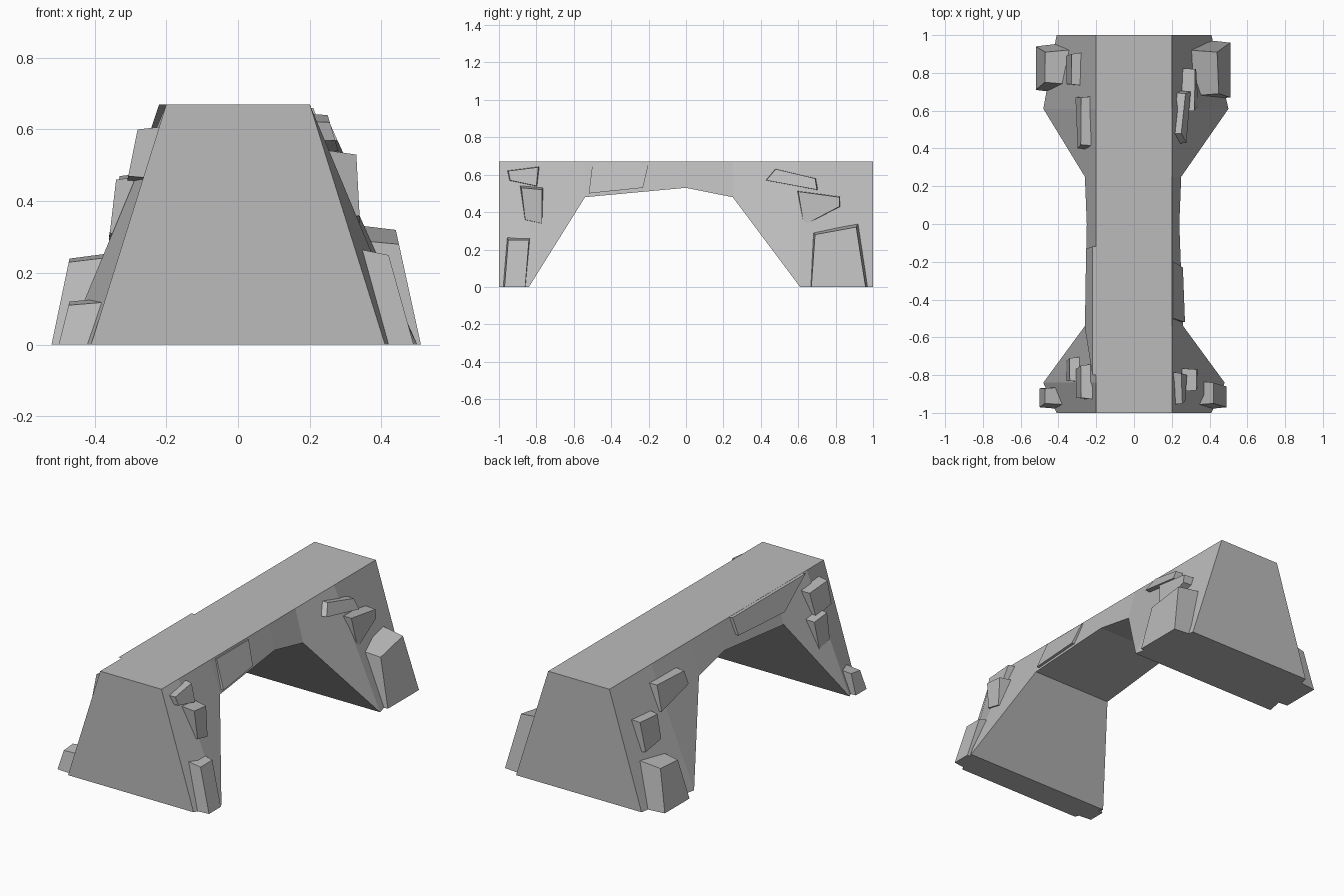
import bpy
import bmesh
from mathutils import Vector

cube = bpy.data.objects.get("Cube")
if cube:
    bpy.data.objects.remove(cube, do_unlink=True)

stone = bpy.data.materials.new("grey stone")
stone.use_nodes = True
colour = (0.5, 0.5, 0.5, 1)
stone.diffuse_color = colour
stone.node_tree.nodes["Principled BSDF"].inputs["Base Color"].default_value = colour

TOP = 0.67
DECK = 0.2


def loft(name, rings):
    """Join equal rings of points into one closed flat-shaded solid."""
    bm = bmesh.new()
    loops = [[bm.verts.new(p) for p in ring] for ring in rings]
    for a, b in zip(loops, loops[1:]):
        for i in range(len(a)):
            j = (i + 1) % len(a)
            bm.faces.new((a[i], a[j], b[j], b[i]))
    bm.faces.new(loops[0])
    bm.faces.new(loops[-1])
    bmesh.ops.recalc_face_normals(bm, faces=bm.faces)
    mesh = bpy.data.meshes.new(name)
    bm.to_mesh(mesh)
    bm.free()
    mesh.materials.append(stone)
    obj = bpy.data.objects.new(name, mesh)
    bpy.context.collection.objects.link(obj)
    return obj


def rock(name, side, low_x, high_x, outline, depth=0.14, flare=1.22):
    """Chipped block: outer face leans from low_x to high_x, root is wider."""
    zs = [z for y, z in outline]
    low, high = min(zs), max(zs)
    outer = []
    for y, z in outline:
        t = (z - low) / (high - low)
        outer.append(Vector((side * (low_x + (high_x - low_x) * t), y, z)))
    centre = sum(outer, Vector()) / len(outer)
    root = []
    for p in outer:
        q = centre + (p - centre) * flare
        x = p.x - side * depth
        root.append((x, max(-0.995, min(0.995, q.y)), max(0, min(TOP - 0.005, q.z))))
    loft(name, [outer, root])


# Bridge body: y, underside height, half width on the right and on the left
stations = [
    (-1, 0, 0.41, 0.41),
    (-0.84, 0, 0.48, 0.48),
    (-0.54, 0.48, 0.26, 0.26),
    (0, 0.53, 0.24, 0.25),
    (0.25, 0.48, 0.25, 0.26),
    (0.61, 0, 0.5, 0.48),
    (1, 0, 0.41, 0.41),
]
loft("bridge_body", [
    [(-right, y, z), (-DECK, y, TOP), (DECK, y, TOP), (left, y, z)]
    for y, z, right, left in [(s[0], s[1], s[3], s[2]) for s in stations]
])

# Blocks on the left side
rock("front_left_foot_rock", 1, 0.49, 0.42,
     [(-0.97, 0), (-0.86, 0), (-0.84, 0.25), (-0.95, 0.25)])
rock("front_left_middle_rock", 1, 0.34, 0.33,
     [(-0.86, 0.36), (-0.77, 0.34), (-0.77, 0.52), (-0.88, 0.53)])
rock("front_left_upper_rock", 1, 0.28, 0.25,
     [(-0.94, 0.57), (-0.8, 0.54), (-0.79, 0.64), (-0.95, 0.62)])
rock("back_left_foot_rock", 1, 0.51, 0.44,
     [(0.67, 0), (0.96, 0), (0.91, 0.32), (0.69, 0.28)], flare=1.1)
rock("back_left_middle_rock", 1, 0.34, 0.32,
     [(0.63, 0.33), (0.82, 0.43), (0.82, 0.48), (0.6, 0.51)], flare=1.1)
rock("back_left_upper_rock", 1, 0.3, 0.25,
     [(0.43, 0.57), (0.7, 0.52), (0.69, 0.58), (0.48, 0.63)], flare=1.1)

# Blocks on the right side
rock("front_right_foot_rock", -1, 0.5, 0.47,
     [(-0.97, 0), (-0.87, 0), (-0.87, 0.12), (-0.95, 0.11)])
rock("front_right_middle_rock", -1, 0.36, 0.34,
     [(-0.83, 0.31), (-0.73, 0.29), (-0.71, 0.45), (-0.83, 0.46)])
rock("front_right_upper_rock", -1, 0.31, 0.28,
     [(-0.92, 0.47), (-0.77, 0.45), (-0.75, 0.59), (-0.92, 0.6)])
rock("back_right_foot_rock", -1, 0.52, 0.47,
     [(0.71, 0), (0.94, 0), (0.91, 0.24), (0.75, 0.23)], flare=1.15)
rock("back_right_middle_rock", -1, 0.36, 0.33,
     [(0.74, 0.32), (0.89, 0.3), (0.9, 0.47), (0.74, 0.46)])
rock("back_right_upper_rock", -1, 0.31, 0.28,
     [(0.4, 0.5), (0.67, 0.44), (0.67, 0.59), (0.42, 0.58)], flare=1.1)

# Thin ledges along the deck edges
rock("left_deck_ledge", 1, 0.27, 0.21,
     [(-0.52, 0.5), (-0.23, 0.53), (-0.2, 0.66), (-0.5, 0.66)], flare=1)
rock("right_deck_ledge", -1, 0.26, 0.22,
     [(-0.55, 0.55), (-0.13, 0.57), (-0.12, TOP), (-0.8, TOP)], flare=1)
